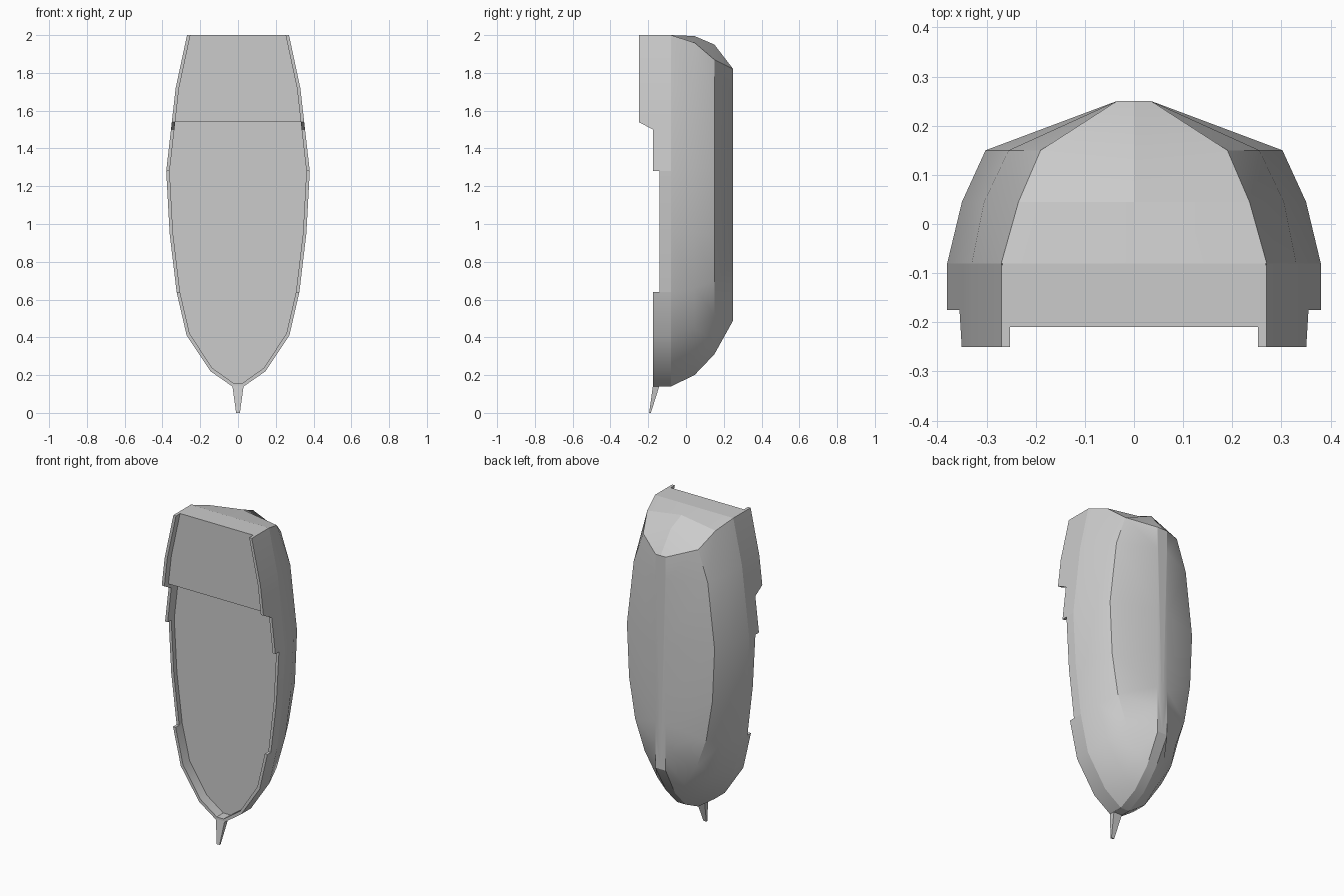
import bpy, bmesh, math

if "Cube" in bpy.data.objects:
    bpy.data.objects.remove(bpy.data.objects["Cube"])

# Half outlines (x, z) of the hull at four levels, stern to bow
RIM = [(.27, 2), (.33, 1.72), (.38, 1.28), (.362, .95), (.325, .64), (.272, .41), (.145, .22), (.03, .14)]
LEVELS = [
    (-.08, RIM, 2.0),
    (.045, [(.235, 1.96), (.305, 1.70), (.35, 1.28), (.333, .95), (.295, .66), (.235, .45), (.125, .28), (.03, .20)], 1.995),
    (.15, [(.19, 1.87), (.255, 1.68), (.302, 1.28), (.287, .95), (.245, .70), (.18, .52), (.095, .38), (.03, .31)], 1.95),
    (.25, [(.035, z) for z in (1.82, 1.68, 1.28, .95, .78, .65, .55, .49)], 1.82),
]
DECK, QUARTER = -.11, -.21


def half_width(z):
    for (x0, z0), (x1, z1) in zip(RIM, RIM[1:]):
        if z1 <= z <= z0:
            return x0 + (x1 - x0) * (z0 - z) / (z0 - z1)
    return RIM[-1][0]


def finish(name, bm, smooth=35):
    # Mirror the half across x = 0, weld and shade
    geom = bm.verts[:] + bm.edges[:] + bm.faces[:]
    bmesh.ops.mirror(bm, geom=geom, axis='X', merge_dist=1e-5)
    bmesh.ops.remove_doubles(bm, verts=bm.verts[:], dist=1e-5)
    bmesh.ops.recalc_face_normals(bm, faces=bm.faces[:])
    me = bpy.data.meshes.new(name)
    bm.to_mesh(me)
    bm.free()
    ob = bpy.data.objects.new(name, me)
    bpy.context.collection.objects.link(ob)
    bpy.ops.object.select_all(action='DESELECT')
    ob.select_set(True)
    bpy.context.view_layer.objects.active = ob
    bpy.ops.object.shade_smooth_by_angle(angle=math.radians(smooth))
    return ob


def grid(bm, rows):
    for r0, r1 in zip(rows, rows[1:]):
        for a, b, c, d in zip(r0, r0[1:], r1[1:], r1):
            bm.faces.new((a, b, c, d))


# Hull shell: centre-stern, side, centre-bow points on each level, plus keel
bm = bmesh.new()
rows = [[bm.verts.new(p) for p in
         [(0, y, zc)] + [(x, y, z) for x, z in pts] + [(0, y, pts[-1][1])]]
        for y, pts, zc in LEVELS]
grid(bm, rows)
keel = rows[-1]
bm.faces.new(keel)
finish("hull", bm, 24)

# Bulwark: stepped rail following the rim, (z, rail height)
rail = [(2, -.25), (1.72, -.25), (1.54, -.25), (1.50, -.175), (1.28, -.175), (1.28, -.14),
        (.95, -.14), (.64, -.14), (.64, -.175), (.41, -.175), (.22, -.175), (.14, -.175)]
bm = bmesh.new()
st = []
for z, y in rail:
    xo = half_width(z)
    xi, zi = xo - .018, z
    if z < .5:
        xi, zi = {.41: (.256, .42), .22: (.137, .238), .14: (.024, .158)}[z]
    st.append((xo, z, xi, zi, y))
st.append((0, .14, 0, .158, -.175))
prof = [[bm.verts.new(p) for p in ((xo, -.08, z), (xo, y, z), (xi, y, zi), (xi, DECK, zi))]
        for xo, z, xi, zi, y in st]
for i, (a, b) in enumerate(zip(prof, prof[1:])):
    step = abs(st[i][1] - st[i + 1][1]) < 1e-6 and st[i][0] > 0.05
    for k in ((1,) if step else (0, 1, 2)):
        bm.faces.new((a[k], a[k + 1], b[k + 1], b[k]))
bm.faces.new(prof[0])
finish("bulwark", bm, 24)

# Main deck
bm = bmesh.new()
inner = [(s[2], s[3]) for s in st if s[1] <= 1.54]
inner = [p for i, p in enumerate(inner) if i == 0 or p != inner[i - 1]]
bm.faces.new([bm.verts.new((x, DECK, z)) for x, z in inner + [(0, 1.54)]])
finish("main_deck", bm)

# Raised stern deck with its front step and upper transom
bm = bmesh.new()
edge = [(0, 2), (.268, 2), (.315, 1.72), (half_width(1.54) - .018, 1.54), (0, 1.54)]
top = [bm.verts.new((x, QUARTER, z)) for x, z in edge]
low = [bm.verts.new((x, DECK, z)) for x, z in edge]
bm.faces.new(top)
bm.faces.new((top[3], top[4], low[4], low[3]))
sill = [bm.verts.new((x, -.08, 2)) for x in (0, .268)]
bm.faces.new((top[0], top[1], sill[1], sill[0]))
finish("stern_deck", bm)

# Bowsprit: tapered spar at the bow
bm = bmesh.new()
base = [bm.verts.new(p) for p in ((0, -.175, .145), (.03, -.175, .145), (.03, -.14, .145), (0, -.14, .145))]
tip = [bm.verts.new(p) for p in ((0, -.195, 0), (.01, -.195, 0), (.01, -.186, 0), (0, -.186, 0))]
for k in range(3):
    bm.faces.new((base[k], base[k + 1], tip[k + 1], tip[k]))
bm.faces.new(tip)
finish("bowsprit", bm)
